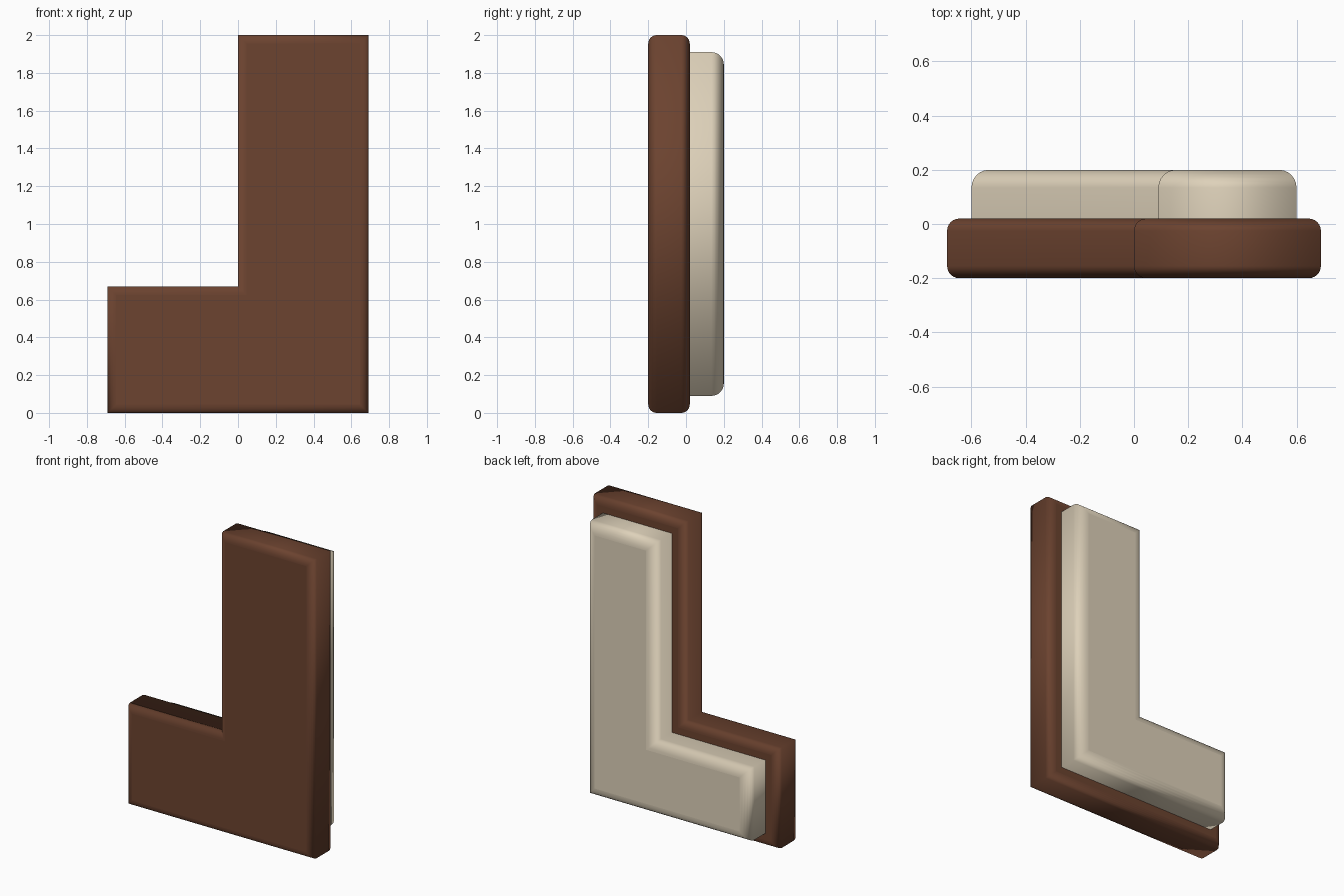
import bpy, bmesh, math

if "Cube" in bpy.data.objects:
    bpy.data.objects.remove(bpy.data.objects["Cube"])


def material(name, rgb):
    m = bpy.data.materials.new(name)
    m.diffuse_color = (*rgb, 1)
    m.use_nodes = True
    m.node_tree.nodes["Principled BSDF"].inputs["Base Color"].default_value = m.diffuse_color
    return m


def l_outline(d):
    # L-shaped outline in x/z, moved inward by d
    return [(-0.69 + d, d), (0.69 - d, d), (0.69 - d, 2 - d),
            (d, 2 - d), (d, 0.67 - d), (-0.69 + d, 0.67 - d)]


def l_slab(name, inset, y0, y1, r, mat, round_front, steps=6):
    # Stack of (depth, inset) rings with quarter-round rims and mitred corners
    arc = [(r * (1 - math.sin(a)), r * (1 - math.cos(a)))
           for a in [i * math.pi / 2 / steps for i in range(steps + 1)]]
    rings = [(y0 + a, inset + b) for a, b in reversed(arc)] if round_front else [(y0, inset)]
    rings += [(y1 - a, inset + b) for a, b in reversed(arc)][::-1]
    bm = bmesh.new()
    loops = [[bm.verts.new((x, y, z)) for x, z in l_outline(d)] for y, d in rings]
    for p, q in zip(loops, loops[1:]):
        for i in range(6):
            j = (i + 1) % 6
            bm.faces.new((p[i], p[j], q[j], q[i])).smooth = True
    # Flat front and back caps
    bm.faces.new(loops[0])
    bm.faces.new(loops[-1][::-1])
    bmesh.ops.recalc_face_normals(bm, faces=bm.faces)
    me = bpy.data.meshes.new(name)
    bm.to_mesh(me)
    bm.free()
    me.materials.append(mat)
    ob = bpy.data.objects.new(name, me)
    bpy.context.collection.objects.link(ob)
    return ob


brown = material("brown", (0.15, 0.056, 0.029))
cream = material("cream", (0.73, 0.64, 0.49))


def fix_order(rings):
    return sorted(rings)


# Brown base slab, rounded on both rims
l_slab("base_slab", 0.0, -0.2, 0.02, 0.045, brown, True)
# Cream raised pad on the back, rounded on its outer rim
l_slab("raised_pad", 0.09, 0.0, 0.2, 0.065, cream, False)
